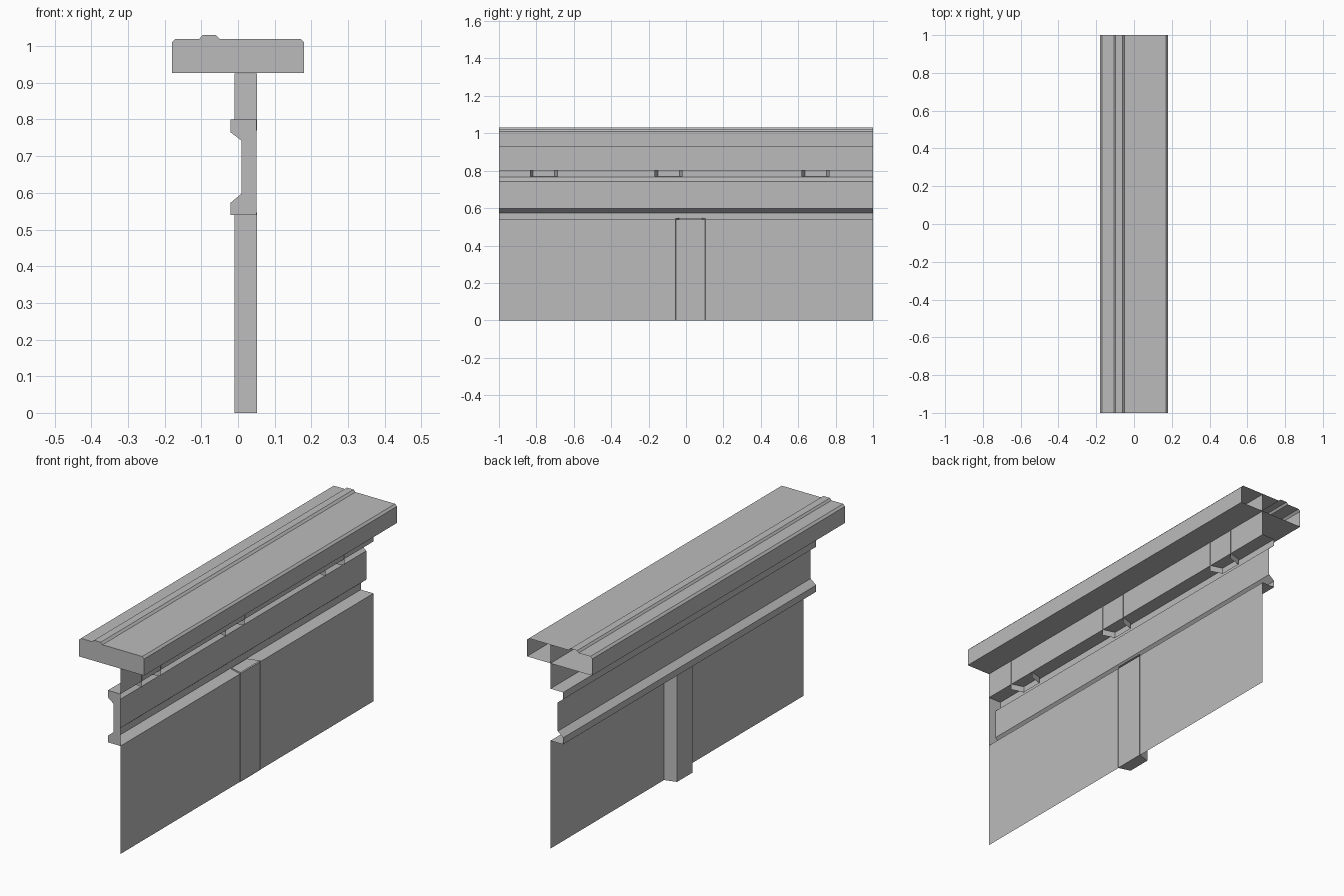
import bpy
import bmesh
from mathutils import Vector

cube = bpy.data.objects.get("Cube")
if cube:
    bpy.data.objects.remove(cube, do_unlink=True)

grey = bpy.data.materials.new("plain grey")
grey.use_nodes = True
colour = (0.5, 0.5, 0.5, 1.0)
grey.diffuse_color = colour
for node in grey.node_tree.nodes:
    if node.type == 'BSDF_PRINCIPLED':
        node.inputs["Base Color"].default_value = colour


def sheet(name, profile, start, end, place, closed=False, cap_start=False, cap_end=False):
    """Sweep a thin profile between two stations, with optional end faces."""
    bm = bmesh.new()
    first = [bm.verts.new(place(u, v, start)) for u, v in profile]
    last = [bm.verts.new(place(u, v, end)) for u, v in profile]
    count = len(profile)
    for i in range(count if closed else count - 1):
        j = (i + 1) % count
        bm.faces.new((first[i], first[j], last[j], last[i]))
    if cap_start:
        bm.faces.new(list(reversed(first)))
    if cap_end:
        bm.faces.new(last)
    mesh = bpy.data.meshes.new(name)
    bm.to_mesh(mesh)
    bm.free()
    mesh.materials.append(grey)
    obj = bpy.data.objects.new(name, mesh)
    bpy.context.collection.objects.link(obj)
    return obj


def along_y(x, z, y):
    return Vector((x, y, z))


def along_z(x, y, z):
    return Vector((x, y, z))


FACE = 0.05      # plane of the flat panels
BACK = -0.01     # rear of the posts

# Hollow top cap with chamfered corners and a raised ridge, open at the back
cap_profile = [(-0.18, 0.927), (-0.18, 1.01), (-0.17, 1.02), (-0.105, 1.02),
               (-0.097, 1.03), (-0.06, 1.03), (-0.05, 1.02), (0.17, 1.02),
               (0.18, 1.01), (0.18, 0.927)]
sheet("top_cap", cap_profile, -1, 1, along_y, closed=True, cap_start=True)

# Flat panels above and below the rail
sheet("upper_panel", [(FACE, 1.018), (FACE, 0.8)], -1, 1, along_y)
sheet("lower_panel", [(FACE, 0.54), (FACE, 0)], -1, 1, along_y)

# Channel rail with two lips, open towards the panels' side
rail_profile = [(FACE, 0.54), (-0.02, 0.54), (-0.02, 0.573), (0.01, 0.598),
                (0.01, 0.742), (-0.02, 0.765), (-0.02, 0.8), (FACE, 0.8)]
sheet("channel_rail", rail_profile, -1, 1, along_y, cap_start=True)


# Tapered hollow posts behind the panels
def post(name, y_low, y_high, bottom, top, floor):
    front = FACE + 0.002
    taper = 0.018
    outline = [(front, y_high), (BACK, y_high - taper),
               (BACK, y_low + taper), (front, y_low)]
    sheet(name, outline, bottom, top, along_z, cap_start=floor, cap_end=True)


post("lower_post", -0.055, 0.103, 0, 0.547, True)
for label, centre in (("front", -0.76), ("middle", -0.093), ("back", 0.693)):
    post("upper_post_" + label, centre - 0.075, centre + 0.075, 0.77, 0.926, False)
